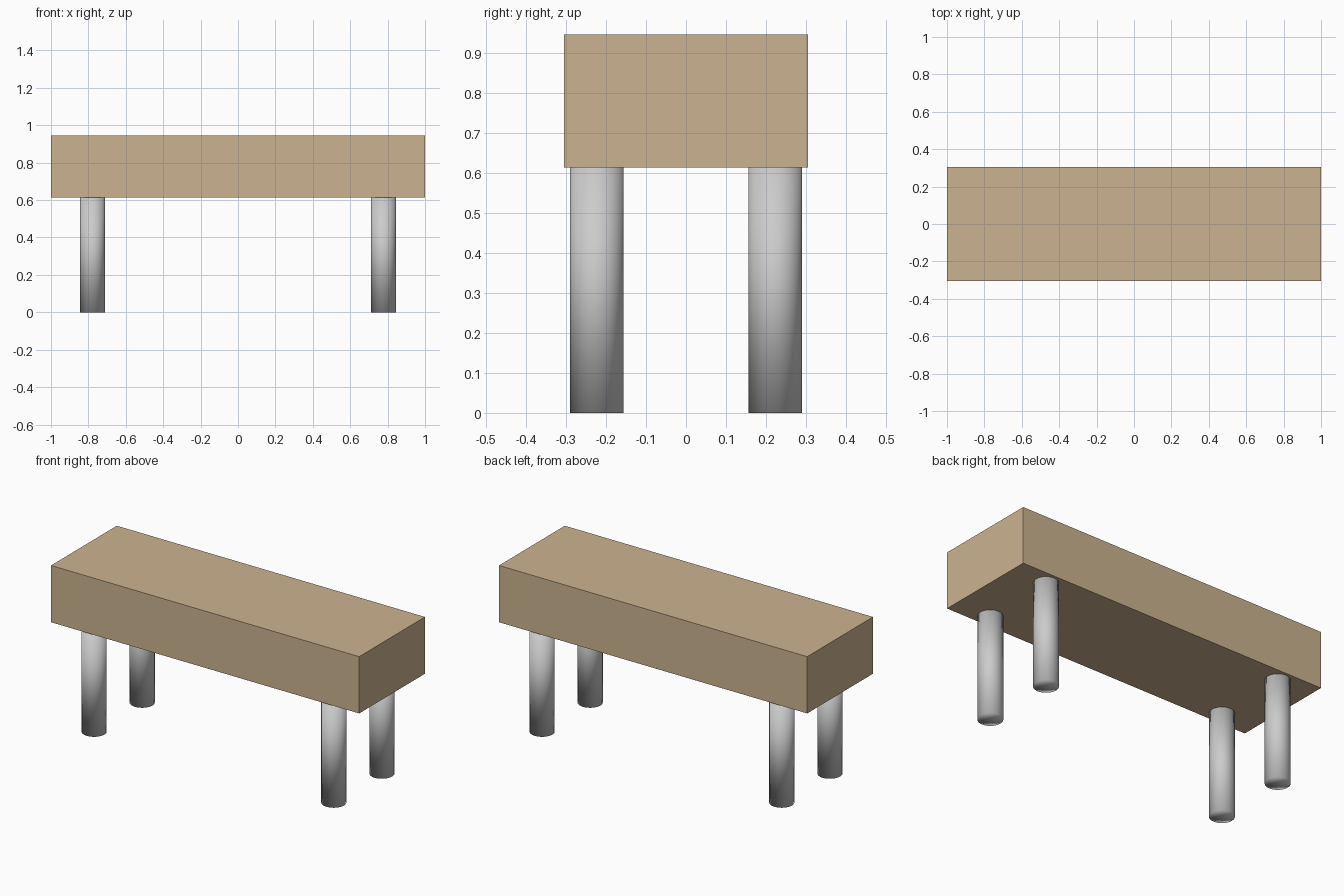
import bpy

if "Cube" in bpy.data.objects:
    bpy.data.objects.remove(bpy.data.objects["Cube"])

BASE_Z, TOP_Z = 0.613, 0.946
LEG_R = 0.067

# Thick rectangular bench top
bpy.ops.mesh.primitive_cube_add(size=1, location=(0, 0, (BASE_Z + TOP_Z) / 2))
top = bpy.context.object
top.name = "bench_top"
top.scale = (2.0, 0.61, TOP_Z - BASE_Z)
bpy.ops.object.transform_apply(location=False, rotation=False, scale=True)
wood = bpy.data.materials.new("wood")
wood.diffuse_color = (0.60, 0.45, 0.28, 1)
wood.use_nodes = True
wood.node_tree.nodes["Principled BSDF"].inputs["Base Color"].default_value = wood.diffuse_color
top.data.materials.append(wood)

# Four round legs, smooth shaded
for side, x in (("left", -0.778), ("right", 0.778)):
    for end, y in (("front", -0.223), ("back", 0.223)):
        bpy.ops.mesh.primitive_cylinder_add(
            vertices=32, radius=LEG_R, depth=BASE_Z,
            end_fill_type='TRIFAN', location=(x, y, BASE_Z / 2))
        leg = bpy.context.object
        leg.name = f"{end}_{side}_leg"
        bpy.ops.object.shade_smooth()
